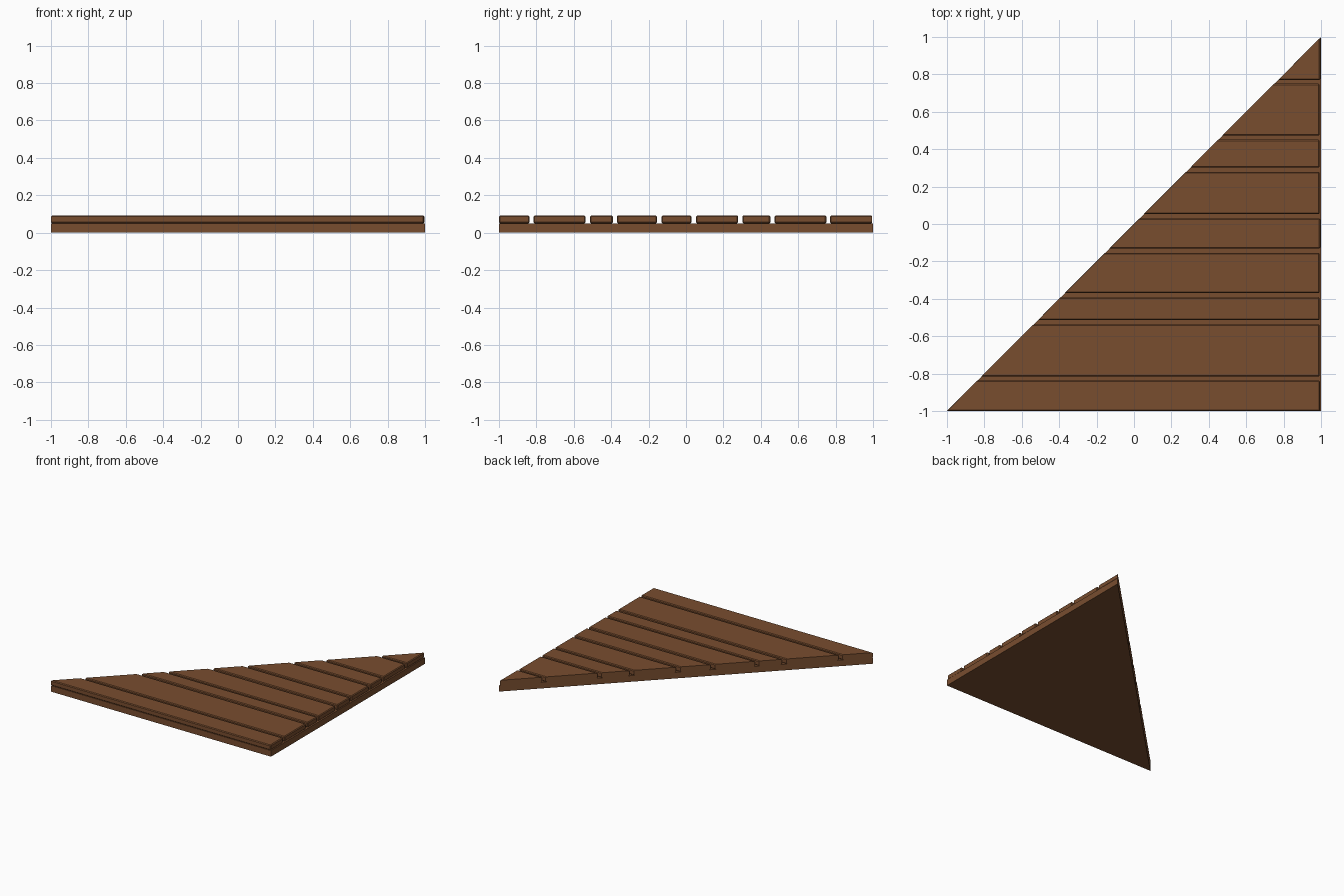
import bpy, bmesh
from mathutils import Vector

if "Cube" in bpy.data.objects:
    bpy.data.objects.remove(bpy.data.objects["Cube"])

wood = bpy.data.materials.new("wood")
wood.diffuse_color = (0.19, 0.075, 0.028, 1)
wood.use_nodes = True
wood.node_tree.nodes["Principled BSDF"].inputs["Base Color"].default_value = wood.diffuse_color


def finish(bm, name):
    bmesh.ops.recalc_face_normals(bm, faces=bm.faces)
    mesh = bpy.data.meshes.new(name)
    bm.to_mesh(mesh)
    bm.free()
    mesh.materials.append(wood)
    obj = bpy.data.objects.new(name, mesh)
    bpy.context.collection.objects.link(obj)
    return obj


def corner_box(name, lo, hi, bevel=0.0):
    """Box, optionally bevelled, trimmed along the diagonal x = y."""
    lo, hi = Vector(lo), Vector(hi)
    bm = bmesh.new()
    bmesh.ops.create_cube(bm, size=1)
    for v in bm.verts:
        v.co = Vector(v.co[i] * (hi[i] - lo[i]) + (lo[i] + hi[i]) / 2 for i in range(3))
    if bevel:
        bmesh.ops.bevel(bm, geom=bm.edges[:], offset=bevel, segments=1,
                        profile=0.5, affect='EDGES')
    bmesh.ops.bisect_plane(bm, geom=bm.verts[:] + bm.edges[:] + bm.faces[:],
                           dist=1e-6, plane_co=(0, 0, 0),
                           plane_no=(-1, 1, 0), clear_outer=True)
    rim = [e for e in bm.edges if e.is_boundary]
    bmesh.ops.holes_fill(bm, edges=rim, sides=0)
    return finish(bm, name)


# Triangular base slab
bm = bmesh.new()
tri = bm.faces.new([bm.verts.new(p) for p in ((-1, -1, 0), (1, -1, 0), (1, 1, 0))])
ext = bmesh.ops.extrude_face_region(bm, geom=[tri], use_keep_orig=True)
bmesh.ops.translate(bm, vec=(0, 0, 0.05),
                    verts=[g for g in ext["geom"] if isinstance(g, bmesh.types.BMVert)])
finish(bm, "base_slab")

# Floor planks: front edge, back edge, right end
planks = [(-1, -0.837, 0.995), (-0.815, -0.537, 0.993), (-0.513, -0.391, 0.993),
          (-0.37, -0.155, 0.993), (-0.131, 0.03, 0.996), (0.053, 0.279, 0.993),
          (0.301, 0.451, 0.993), (0.473, 0.75, 0.993), (0.77, 1, 0.996)]
for i, (y0, y1, x1) in enumerate(planks, 1):
    corner_box(f"plank_{i}", (-1.2, y0, 0.05), (x1, y1, 0.092), 0.006)
